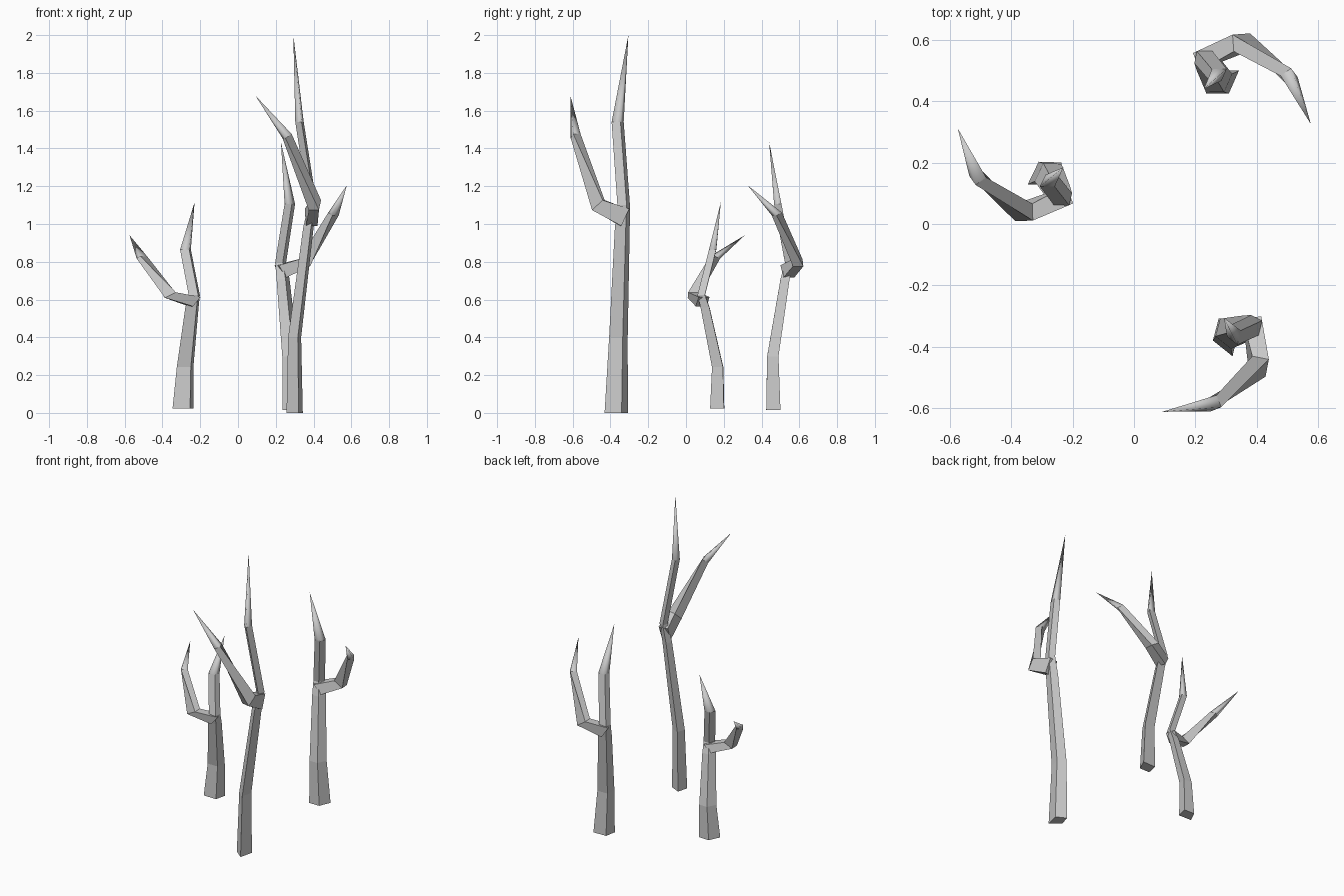
import bpy, bmesh
from math import radians
from mathutils import Vector, Matrix

if "Cube" in bpy.data.objects:
    bpy.data.objects.remove(bpy.data.objects["Cube"])

# Uneven four-sided trunk section, relative to the trunk centre
SECTION = [(0.022, -0.065), (-0.042, -0.0136), (-0.023, 0.058), (0.044, 0.025)]

# Trunk path: centre x, y, z and section scale; last point is the tip
TRUNK = [(0, 0, 0, 1), (0, 0.011, 0.40, 0.8), (0.073, 0.031, 0.98, 0.64),
         (0.095, 0.038, 1.10, 0.54), (0.026, 0.006, 1.54, 0.52)]
TRUNK_TIP = (-0.006, 0.061, 2.0)

# Branch path: centre x, y, z, width and height
BRANCH = [(0.088, 0.040, 1.035, 0.062, 0.10), (0.108, -0.098, 1.10, 0.055, 0.078),
          (-0.039, -0.218, 1.465, 0.042, 0.042)]
BRANCH_TIP = (-0.207, -0.246, 1.68)


def loft(bm, rings, tip):
    """Skin four-sided rings, close the bottom and end in a smooth spike."""
    loops = [[bm.verts.new(p) for p in r] for r in rings]
    apex = bm.verts.new(tip)
    bm.faces.new(loops[0])
    for a, b in zip(loops, loops[1:]):
        for i in range(4):
            j = (i + 1) % 4
            bm.faces.new((a[i], a[j], b[j], b[i]))
    for i in range(4):
        f = bm.faces.new((loops[-1][i], loops[-1][(i + 1) % 4], apex))
        f.smooth = True


def trunk_rings():
    return [[(x + s * px, y + s * py, z) for px, py in SECTION] for x, y, z, s in TRUNK]


def branch_rings():
    pts = [Vector(b[:3]) for b in BRANCH] + [Vector(BRANCH_TIP)]
    rings = []
    for i, (x, y, z, w, h) in enumerate(BRANCH):
        t = (pts[i + 1] - pts[i]).normalized()
        if i:
            t = (t + (pts[i] - pts[i - 1]).normalized()).normalized()
        side = t.cross(Vector((0, 0, 1))).normalized()
        up = side.cross(t)
        rings.append([pts[i] + side * (w / 2 * a) + up * (h / 2 * b)
                      for a, b in ((-1, -1), (1, -1), (1, 1), (-1, 1))])
    return rings


def tree(name, loc, turn, height):
    """One dead tree, turned about z and stretched in height."""
    bm = bmesh.new()
    loft(bm, trunk_rings(), TRUNK_TIP)
    loft(bm, branch_rings(), BRANCH_TIP)
    bm.transform(Matrix.Translation(loc) @ Matrix.Rotation(radians(turn), 4, 'Z')
                 @ Matrix.Diagonal((1, 1, height, 1)))
    bmesh.ops.recalc_face_normals(bm, faces=bm.faces)
    me = bpy.data.meshes.new(name)
    bm.to_mesh(me)
    bm.free()
    bpy.context.collection.objects.link(bpy.data.objects.new(name, me))


tree("tall_tree", (0.299, -0.366, 0), 0, 1.0)
tree("middle_tree", (0.285, 0.462, 0.016), 105, 0.708)
tree("short_tree", (-0.288, 0.165, 0.024), 283, 0.5455)
